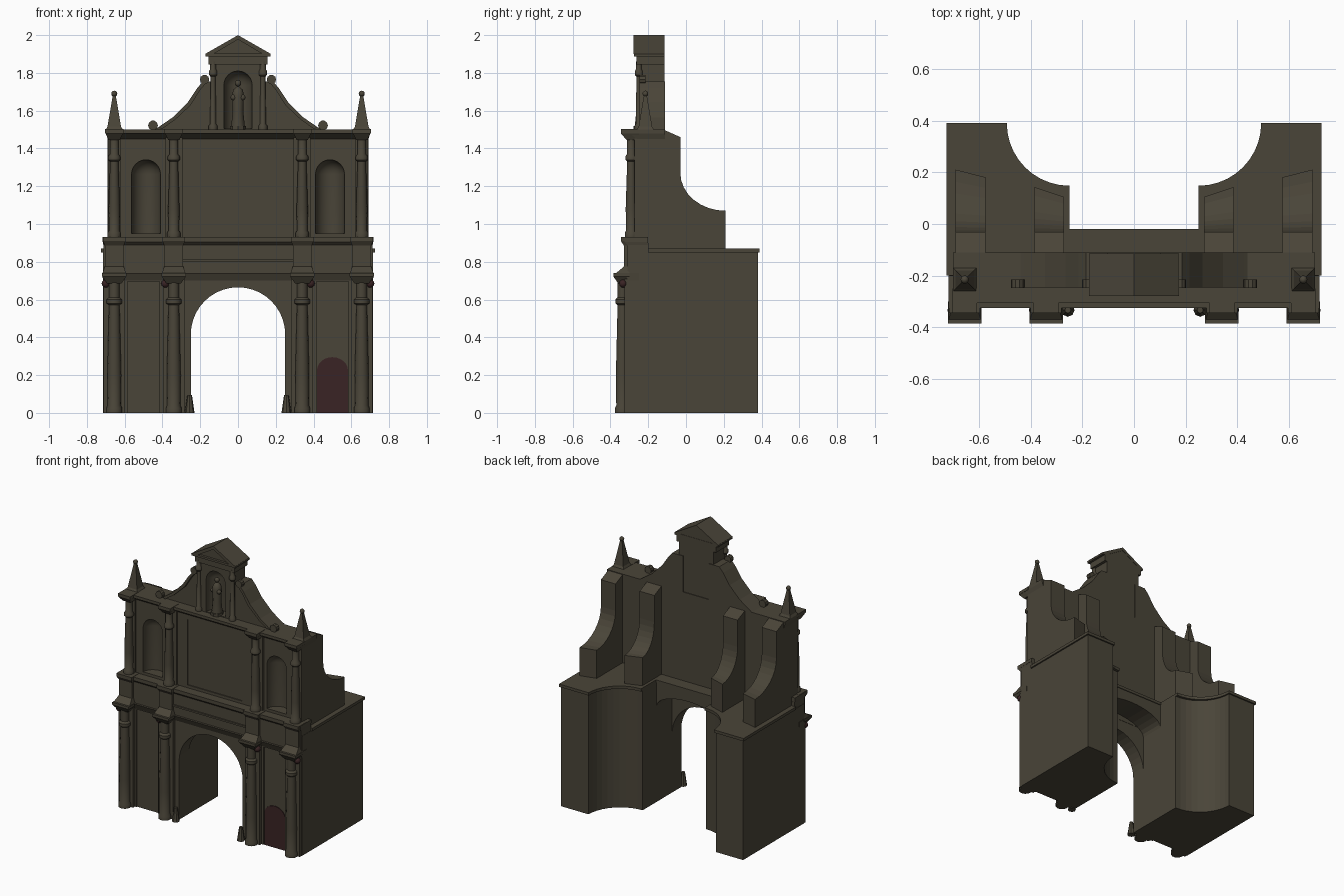
import bpy, bmesh, math

if "Cube" in bpy.data.objects:
    bpy.data.objects.remove(bpy.data.objects["Cube"])


def material(name, rgb):
    m = bpy.data.materials.new(name)
    m.diffuse_color = (*rgb, 1)
    m.use_nodes = True
    m.node_tree.nodes["Principled BSDF"].inputs["Base Color"].default_value = m.diffuse_color
    return m


STONE = material("weathered stone", (0.068, 0.059, 0.040))
RED = material("dark red wood", (0.042, 0.017, 0.018))


def finish(name, bm, mat=STONE, smooth=False):
    bmesh.ops.remove_doubles(bm, verts=bm.verts, dist=1e-5)
    bmesh.ops.recalc_face_normals(bm, faces=bm.faces)
    me = bpy.data.meshes.new(name)
    bm.to_mesh(me)
    bm.free()
    me.materials.append(mat)
    ob = bpy.data.objects.new(name, me)
    bpy.context.collection.objects.link(ob)
    if smooth:
        bpy.ops.object.select_all(action='DESELECT')
        ob.select_set(True)
        bpy.context.view_layer.objects.active = ob
        bpy.ops.object.shade_smooth_by_angle(angle=math.radians(40))
    return ob


def prism(name, pts, axis, a, b, mat=STONE):
    """Extrude a 2D outline along an axis from a to b."""
    place = {'x': lambda p, t: (t, p[0], p[1]),
             'y': lambda p, t: (p[0], t, p[1]),
             'z': lambda p, t: (p[0], p[1], t)}[axis]
    bm = bmesh.new()
    lo = [bm.verts.new(place(p, a)) for p in pts]
    hi = [bm.verts.new(place(p, b)) for p in pts]
    bm.faces.new(lo)
    bm.faces.new(hi[::-1])
    n = len(pts)
    for i in range(n):
        j = (i + 1) % n
        bm.faces.new((lo[i], lo[j], hi[j], hi[i]))
    return finish(name, bm, mat)


def frustum(name, r0, z0, r1, z1):
    """Block between two rectangles (x0, x1, y0, y1)."""
    bm = bmesh.new()
    rings = []
    for (xa, xb, ya, yb), z in ((r0, z0), (r1, z1)):
        rings.append([bm.verts.new((x, y, z)) for x, y in
                      ((xa, ya), (xb, ya), (xb, yb), (xa, yb))])
    lo, hi = rings
    bm.faces.new(lo)
    bm.faces.new(hi)
    for i in range(4):
        j = (i + 1) % 4
        bm.faces.new((lo[i], lo[j], hi[j], hi[i]))
    return finish(name, bm)


def box(name, xa, xb, ya, yb, za, zb):
    return frustum(name, (xa, xb, ya, yb), za, (xa, xb, ya, yb), zb)


def lathe(name, profile, x, y, seg=14, mat=STONE):
    """Revolve (radius, z) points around a vertical axis."""
    bm = bmesh.new()
    vs = [bm.verts.new((x + r, y, z)) for r, z in profile]
    es = [bm.edges.new(vs[i:i + 2]) for i in range(len(vs) - 1)]
    bmesh.ops.spin(bm, geom=vs + es, cent=(x, y, 0), axis=(0, 0, 1),
                   angle=math.tau, steps=seg, use_duplicate=False)
    return finish(name, bm, mat, True)


def ball(name, x, y, z, r, mat=STONE):
    pts = [(r * math.sin(math.pi * i / 6), z - r * math.cos(math.pi * i / 6))
           for i in range(7)]
    return lathe(name, pts, x, y, 10, mat)


def cut(ob, cutter):
    mod = ob.modifiers.new("cut", 'BOOLEAN')
    mod.object = cutter
    mod.operation = 'DIFFERENCE'
    mod.solver = 'EXACT'
    bpy.context.view_layer.objects.active = ob
    bpy.ops.object.modifier_apply(modifier="cut")
    bpy.data.objects.remove(cutter)


def niche(x, y, r, z0, z1):
    dome = [(r * math.cos(math.pi * i / 12), z1 - r + r * math.sin(math.pi * i / 12))
            for i in range(7)]
    return lathe("niche_cutter", [(0, z0), (r, z0)] + dome, x, y, 20)


def arc(cx, cz, rx, rz, a0, a1, n=16):
    return [(cx + rx * math.cos(math.radians(a0 + (a1 - a0) * i / n)),
             cz + rz * math.sin(math.radians(a0 + (a1 - a0) * i / n)))
            for i in range(n + 1)]


# Arch wall and the shallow vault behind it
prism("arch_wall", arc(0, 0.415, 0.25, 0.25, 180, 0, 20) + [(0.25, 0.85), (-0.25, 0.85)],
      'y', -0.305, -0.2)
prism("rear_vault", arc(0, 0.68, 0.25, 0.1, 180, 0, 14) + [(0.25, 0.85), (-0.25, 0.85)],
      'y', -0.2, -0.025)

# Roof slab over the lower storey
half = [(0.725, -0.2), (0.725, 0.39), (0.492, 0.39)] + \
    arc(0.25, 0.39, 0.242, 0.242, 0, -90, 10)[1:] + [(0.25, -0.02)]
prism("lower_roof", half + [(-x, y) for x, y in half[::-1]], 'z', 0.85, 0.87)

# Entablature between the storeys
box("entablature", -0.713, 0.713, -0.31, -0.198, 0.74, 0.9)
frustum("lower_moulding", (-0.715, 0.715, -0.306, -0.25), 0.7, (-0.718, 0.718, -0.325, -0.25), 0.74)
frustum("upper_moulding", (-0.713, 0.713, -0.31, -0.2), 0.89, (-0.716, 0.716, -0.325, -0.2), 0.905)
box("entablature_ledge", -0.717, 0.717, -0.325, -0.2, 0.905, 0.93)
box("entablature_band", -0.31, 0.31, -0.32, -0.3, 0.8, 0.812)

# Upper storey wall with two niches and a sunk panel
upper = box("upper_wall", -0.69, 0.69, -0.26, -0.11, 0.86, 1.47)
for s in (-1, 1):
    cut(upper, niche(s * 0.487, -0.26, 0.077, 0.95, 1.34))
cut(upper, box("panel_cutter", -0.215, 0.215, -0.3, -0.253, 0.95, 1.415))
frustum("top_moulding", (-0.69, 0.69, -0.26, -0.11), 1.45, (-0.7, 0.7, -0.3, -0.11), 1.48)
box("top_ledge", -0.7, 0.7, -0.305, -0.11, 1.48, 1.5)

LOWER = [(0, 0), (0.042, 0), (0.042, 0.025), (0.035, 0.04), (0.037, 0.2), (0.028, 0.57),
         (0.04, 0.58), (0.04, 0.6), (0.028, 0.612), (0.028, 0.72), (0, 0.72)]
UPPER = [(0, 0.93), (0.035, 0.93), (0.035, 0.955), (0.028, 0.965), (0.03, 1.08), (0.022, 1.33),
         (0.032, 1.34), (0.032, 1.358), (0.023, 1.37), (0.023, 1.47), (0, 1.47)]
SMALL = [(0, 1.5), (0.023, 1.5), (0.023, 1.52), (0.016, 1.53), (0.013, 1.78),
         (0.022, 1.79), (0.022, 1.81), (0.015, 1.82), (0.015, 1.86), (0, 1.86)]

for s in (-1, 1):
    # Side wing with concave back and a sunk front panel
    plan = [(0.25, -0.305), (0.715, -0.305), (0.715, 0.38), (0.5, 0.38)] + \
        arc(0.25, 0.38, 0.25, 0.25, 0, -90, 10)[1:]
    wing = prism("side_wing", [(s * x, y) for x, y in plan], 'z', 0, 0.85)
    xa, xb = sorted((s * 0.415, s * 0.585))
    cut(wing, box("panel_cutter", xa, xb, -0.35, -0.297, -0.1, 0.695))

    # Columns with their pilasters, capitals and projecting cornices
    for c in (0.34, 0.655):
        x = s * c
        box("lower_pilaster", x - 0.058, x + 0.058, -0.325, -0.3, 0, 0.71)
        lathe("lower_column", LOWER, x, -0.335)
        frustum("lower_capital", (x - 0.038, x + 0.038, -0.358, -0.3), 0.685,
                (x - 0.064, x + 0.064, -0.385, -0.3), 0.722)
        box("lower_abacus", x - 0.065, x + 0.065, -0.385, -0.3, 0.722, 0.74)
        frustum("pedestal_foot", (x - 0.062, x + 0.062, -0.37, -0.3), 0.74,
                (x - 0.05, x + 0.05, -0.328, -0.3), 0.775)
        box("pedestal", x - 0.05, x + 0.05, -0.328, -0.3, 0.77, 0.9)
        frustum("pedestal_moulding", (x - 0.05, x + 0.05, -0.328, -0.25), 0.885,
                (x - 0.06, x + 0.06, -0.345, -0.25), 0.91)
        box("pedestal_cap", x - 0.06, x + 0.06, -0.345, -0.25, 0.91, 0.932)
        ball("red_lamp", x + s * 0.045, -0.333, 0.685, 0.022, RED)
        w = 0.034 if c > 0.5 else 0.045
        box("upper_pilaster", x - w, x + w, -0.272, -0.25, 0.93, 1.46)
        lathe("upper_column", UPPER, x, -0.29)
        frustum("upper_capital", (x - 0.03, x + 0.03, -0.315, -0.25), 1.445,
                (x - 0.046, x + 0.046, -0.345, -0.25), 1.48)
        box("upper_abacus", x - 0.048, x + 0.048, -0.345, -0.25, 1.48, 1.502)

    # Curved buttresses behind the upper storey
    side = [(-0.12, 0.86), (-0.12, 1.5), (-0.03, 1.46)] + \
        arc(0.21, 1.27, 0.24, 0.2, 180, 270, 8) + [(0.21, 0.86)]
    for outer, inner, k0, k1 in ((0.69, 0.575, 1, 0.88), (0.385, 0.27, 0.72, 0.56)):
        b = prism("buttress", side, 'x', s * outer, s * inner)
        for v in b.data.vertices:
            if v.co.y > -0.03:
                k = k0 if abs(abs(v.co.x) - outer) < 0.01 else k1
                v.co.y = -0.03 + (v.co.y + 0.03) * k

    # Corner pinnacle
    x = s * 0.655
    frustum("pinnacle_base", (x - 0.045, x + 0.045, -0.26, -0.17), 1.5,
            (x - 0.036, x + 0.036, -0.251, -0.179), 1.515)
    frustum("pinnacle", (x - 0.036, x + 0.036, -0.251, -0.179), 1.515,
            (x - 0.008, x + 0.008, -0.223, -0.207), 1.68)
    ball("pinnacle_ball", x, -0.215, 1.69, 0.016)

    # Sweeping gable shoulder with its scroll ends
    sweep = [(0.44, 1.5), (0.425, 1.51), (0.345, 1.565), (0.265, 1.645), (0.215, 1.72), (0.185, 1.755)]
    prism("gable_shoulder", [(s * a, z) for a, z in sweep + [(0.1, 1.755), (0.1, 1.5)]],
          'y', -0.225, -0.11)
    prism("gable_coping", [(s * a, z) for a, z in
                           sweep[1:] + [(0.17, 1.745), (0.2, 1.71), (0.25, 1.63), (0.335, 1.55), (0.4, 1.505)]],
          'y', -0.245, -0.222)
    for cx, cz, r in ((0.45, 1.522, 0.026), (0.177, 1.765, 0.025)):
        prism("scroll", arc(s * cx, cz, r, r, 0, 324, 9), 'y', -0.247, -0.215)

    # Small gable column and stone guard beside the arch
    lathe("gable_column", SMALL, s * 0.132, -0.25, 10)
    lathe("guard_stone", [(0, 0), (0.026, 0), (0.012, 0.095), (0, 0.095)], s * 0.256, -0.333, 8)

# Arched door in the right wing
prism("side_door", [(0.418, 0), (0.582, 0)] + arc(0.5, 0.225, 0.082, 0.07, 0, 180, 12),
      'y', -0.302, -0.296, RED)

# Central gable block with niche, cornice and pediment
block = box("gable_block", -0.135, 0.135, -0.25, -0.115, 1.49, 1.89)
cut(block, niche(0, -0.25, 0.075, 1.505, 1.81))
box("gable_frieze", -0.155, 0.155, -0.262, -0.115, 1.845, 1.89)
box("gable_cornice", -0.172, 0.172, -0.275, -0.115, 1.888, 1.903)
prism("tympanum", [(-0.155, 1.9), (0.155, 1.9), (0, 1.99)], 'y', -0.258, -0.117)
prism("raking_cornice", [(-0.175, 1.9), (-0.13, 1.9), (0, 1.977), (0.13, 1.9), (0.175, 1.9), (0, 2.0)],
      'y', -0.278, -0.115)

# Robed statue in the niche
lathe("statue_plinth", [(0, 1.5), (0.042, 1.5), (0.042, 1.52), (0, 1.52)], 0, -0.235, 8)
lathe("statue_robe", [(0, 1.52), (0.036, 1.52), (0.028, 1.6), (0.031, 1.68), (0.026, 1.71),
                      (0.01, 1.725), (0, 1.73)], 0, -0.235, 12)
ball("statue_head", 0, -0.235, 1.745, 0.017)
for s in (-1, 1):
    ball("statue_arm", s * 0.024, -0.247, 1.67, 0.016)
